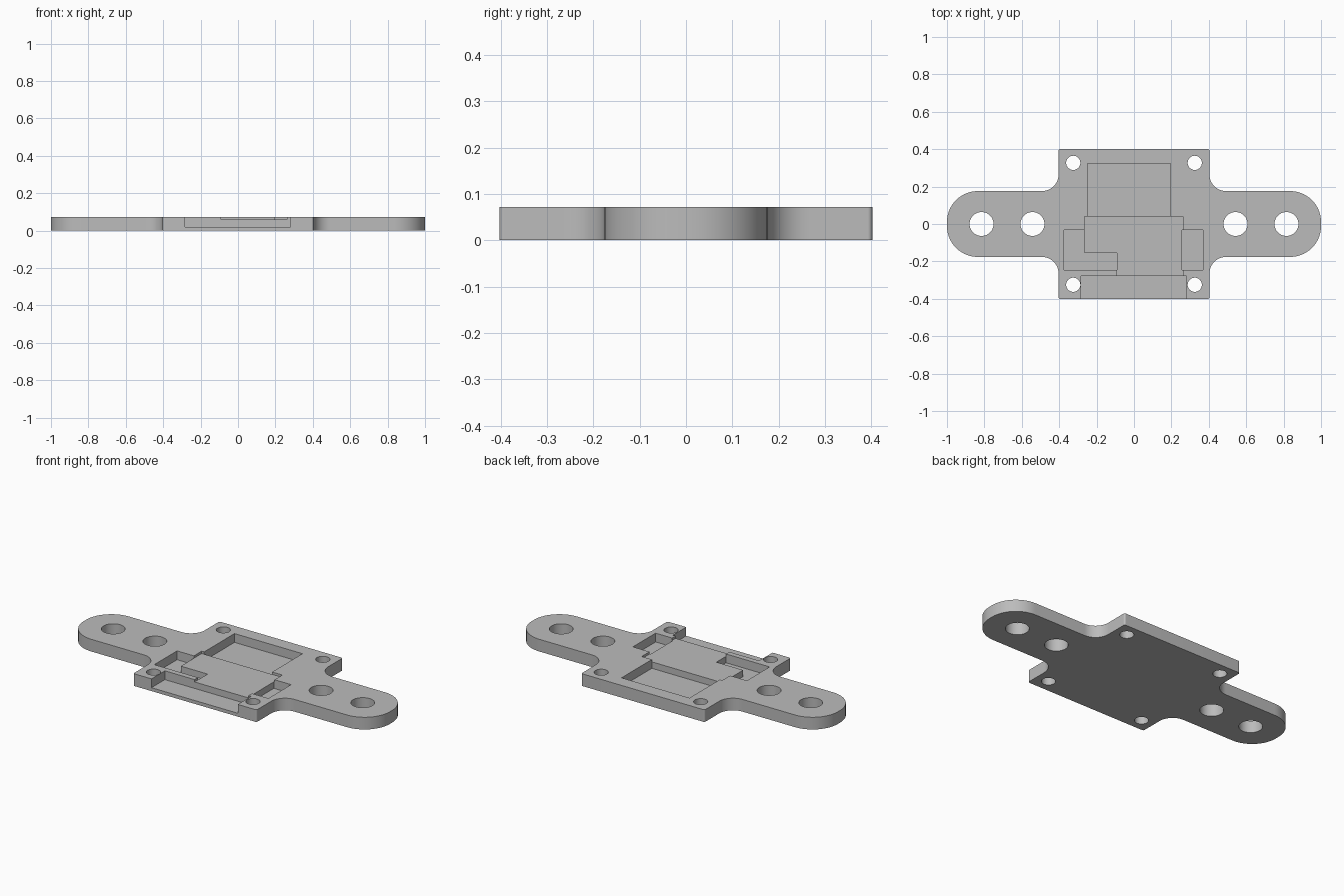
import bpy, bmesh, math
from mathutils import Vector

THICK = 0.072
DEEP = 0.02      # floor height of the deep pockets
SHALLOW = 0.058  # floor height of the middle recess

cube = bpy.data.objects.get("Cube")
if cube:
    bpy.data.objects.remove(cube, do_unlink=True)

grey = bpy.data.materials.new("plain grey")
grey.use_nodes = True
colour = (0.5, 0.5, 0.5, 1)
grey.diffuse_color = colour
grey.node_tree.nodes["Principled BSDF"].inputs["Base Color"].default_value = colour


def prism(name, points, low, high):
    """Upright solid from a flat outline."""
    bm = bmesh.new()
    face = bm.faces.new([bm.verts.new((x, y, low)) for x, y in points])
    top = bmesh.ops.extrude_face_region(bm, geom=[face])["geom"]
    bmesh.ops.translate(bm, vec=(0, 0, high - low),
                        verts=[v for v in top if isinstance(v, bmesh.types.BMVert)])
    bmesh.ops.recalc_face_normals(bm, faces=bm.faces)
    mesh = bpy.data.meshes.new(name)
    bm.to_mesh(mesh)
    bm.free()
    mesh.materials.append(grey)
    obj = bpy.data.objects.new(name, mesh)
    bpy.context.collection.objects.link(obj)
    return obj


def rounded(corners, steps=14):
    """Replace each (x, y, radius) right-angle corner with an arc."""
    out = []
    for i, (x, y, r) in enumerate(corners):
        p = Vector((x, y))
        a = (Vector(corners[i - 1][:2]) - p).normalized()
        b = (Vector(corners[(i + 1) % len(corners)][:2]) - p).normalized()
        centre = p + (a + b) * r
        for k in range(steps + 1):
            t = k / steps * math.pi / 2
            out.append(centre - b * r * math.cos(t) - a * r * math.sin(t))
    return out


def box(x0, x1, y0, y1):
    return [(x0, y0), (x1, y0), (x1, y1), (x0, y1)]


def circle(x, y, r, sides=48):
    return [(x + r * math.cos(2 * math.pi * k / sides),
             y + r * math.sin(2 * math.pi * k / sides)) for k in range(sides)]


# Plate outline: one quarter, mirrored to all four
quarter = [(1, 0.176, 0.165), (0.403, 0.176, 0.09), (0.403, 0.402, 0.01)]
right_back = quarter
left_back = [(-x, y, r) for x, y, r in reversed(quarter)]
left_front = [(-x, -y, r) for x, y, r in quarter]
right_front = [(x, -y, r) for x, y, r in reversed(quarter)]
plate = prism("mounting_plate",
              rounded(right_back + left_back + left_front + right_front), 0, THICK)

# Recesses, open at the top
middle = [(-0.24, 0.06), (-0.24, 0.04), (-0.265, 0.04), (-0.265, -0.04),
          (-0.28, -0.04), (-0.28, -0.17), (-0.1, -0.17), (-0.1, -0.24),
          (-0.09, -0.24), (-0.09, -0.3), (0.262, -0.3), (0.262, 0.04),
          (0.19, 0.04), (0.19, 0.06)]
left_pocket = [(-0.375, -0.033), (-0.375, -0.245), (-0.09, -0.245),
               (-0.09, -0.155), (-0.265, -0.155), (-0.265, -0.033)]
cuts = [("back_pocket", box(-0.249, 0.195, 0.04, 0.323), DEEP),
        ("angled_pocket", left_pocket, DEEP),
        ("side_pocket", box(0.257, 0.37, -0.245, -0.033), DEEP),
        ("front_slot", box(-0.284, 0.28, -0.5, -0.277), DEEP),
        ("middle_recess", middle, SHALLOW)]

# Through holes: two in each arm, one in each body corner
for side in (-1, 1):
    for x in (0.543, 0.815):
        cuts.append(("arm_hole", circle(side * x, 0, 0.064), -0.1))
    for y in (-0.325, 0.327):
        cuts.append(("corner_hole", circle(side * 0.325, y, 0.038), -0.1))

bpy.context.view_layer.objects.active = plate
for name, outline, floor in cuts:
    cutter = prism(name + "_cutter", outline, floor, 0.2)
    cutter.hide_render = True
    mod = plate.modifiers.new(name, "BOOLEAN")
    mod.operation = "DIFFERENCE"
    mod.solver = "EXACT"
    mod.object = cutter
    bpy.ops.object.modifier_apply(modifier=mod.name)
    bpy.data.objects.remove(cutter, do_unlink=True)

# Smooth the rounded walls, keep the machined edges crisp
bpy.ops.object.select_all(action="DESELECT")
plate.select_set(True)
bpy.ops.object.shade_smooth_by_angle(angle=math.radians(30))
